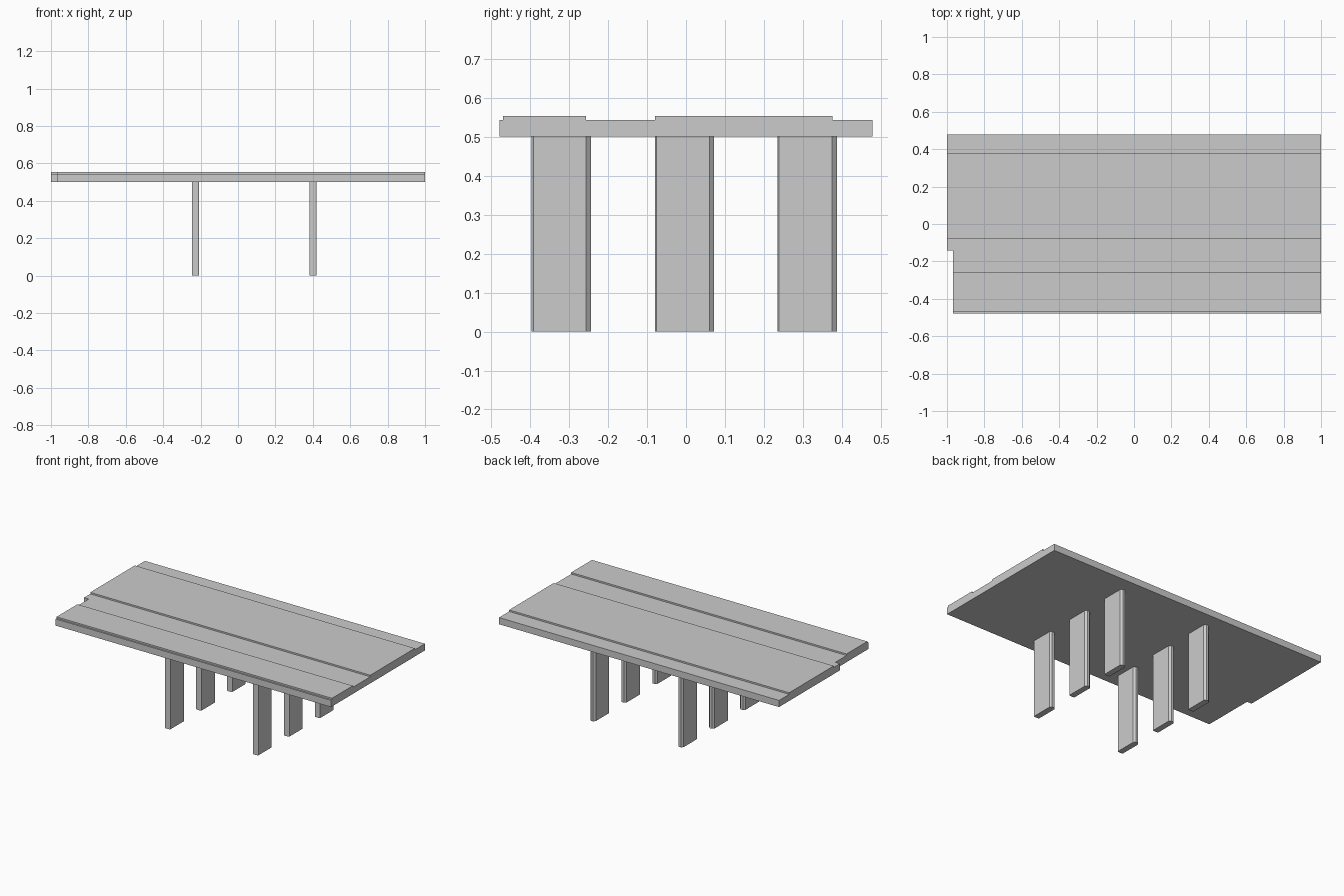
import bpy, bmesh
from mathutils import Vector

if "Cube" in bpy.data.objects:
    bpy.data.objects.remove(bpy.data.objects["Cube"])


def prism(name, points, direction):
    """Extrude a closed planar profile along a direction."""
    bm = bmesh.new()
    face = bm.faces.new([bm.verts.new(p) for p in points])
    geo = bmesh.ops.extrude_face_region(bm, geom=[face])["geom"]
    moved = [v for v in geo if isinstance(v, bmesh.types.BMVert)]
    bmesh.ops.translate(bm, verts=moved, vec=Vector(direction))
    bmesh.ops.recalc_face_normals(bm, faces=bm.faces)
    mesh = bpy.data.meshes.new(name)
    bm.to_mesh(mesh)
    bm.free()
    obj = bpy.data.objects.new(name, mesh)
    bpy.context.collection.objects.link(obj)
    return obj


# Deck: stepped cross-section run along x
LOW, HIGH = 0.543, 0.553
section = [(-0.479, 0.5), (0.479, 0.5), (0.479, LOW), (0.376, LOW),
           (0.376, HIGH), (-0.079, HIGH), (-0.079, LOW), (-0.257, LOW),
           (-0.257, HIGH), (-0.469, HIGH), (-0.469, LOW), (-0.479, LOW)]
deck = prism("deck", [(-1, y, z) for y, z in section], (2, 0, 0))

# Shallow notch at the left front end of the deck
notch = [(-1.1, -0.6), (-0.967, -0.6), (-0.967, -0.142), (-1.1, -0.142)]
cutter = prism("notch_cutter", [(x, y, 0.4) for x, y in notch], (0, 0, 0.3))
cutter.hide_render = True
cut = deck.modifiers.new("notch", "BOOLEAN")
cut.operation, cut.solver, cut.object = "DIFFERENCE", "EXACT", cutter
bpy.context.view_layer.objects.active = deck
bpy.ops.object.modifier_apply(modifier=cut.name)
bpy.data.objects.remove(cutter)

# Six flat legs: slim chamfers at the front edge, wider ones at the back edge
HX, HY = 0.019, 0.076
half = [(HX - 0.006, -HY), (HX, -HY + 0.004), (HX, HY - 0.012), (HX - 0.011, HY)]
outline = half + [(-x, y) for x, y in reversed(half)]
for i, cx in enumerate((-0.227, 0.401)):
    for j, cy in enumerate((-0.32, -0.004, 0.311)):
        prism(f"leg_{i + 1}_{j + 1}",
              [(cx + x, cy + y, 0) for x, y in outline], (0, 0, 0.5))
